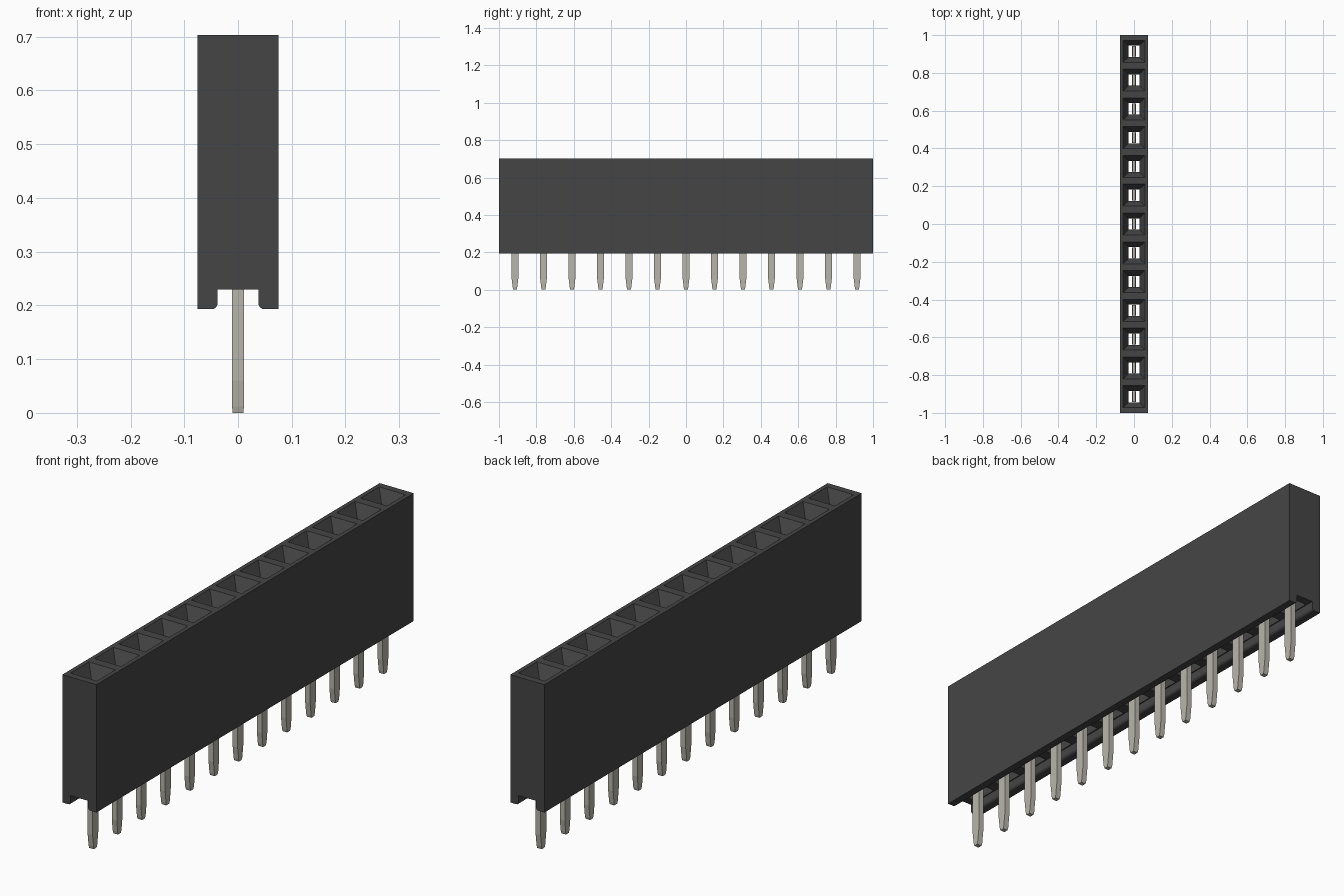
import bpy
import bmesh
import math

cube = bpy.data.objects.get("Cube")
if cube:
    bpy.data.objects.remove(cube, do_unlink=True)

COUNT, PITCH = 13, 0.1524
HALF_W, TOP, BOTTOM, NOTCH_Z, NOTCH_X = 0.075, 0.703, 0.193, 0.23, 0.038


def material(name, rgb):
    m = bpy.data.materials.new(name)
    m.use_nodes = True
    m.diffuse_color = (*rgb, 1)
    bsdf = next(n for n in m.node_tree.nodes if n.type == 'BSDF_PRINCIPLED')
    bsdf.inputs["Base Color"].default_value = (*rgb, 1)
    return m


def make_object(name, bm, mat):
    bmesh.ops.recalc_face_normals(bm, faces=bm.faces)
    mesh = bpy.data.meshes.new(name)
    bm.to_mesh(mesh)
    bm.free()
    mesh.materials.append(mat)
    obj = bpy.data.objects.new(name, mesh)
    bpy.context.collection.objects.link(obj)
    return obj


def loft(bm, rings, y=0.0):
    """Closed stack of rectangles, each (z, half x, half y)."""
    loops = [[bm.verts.new((sx * hx, y + sy * hy, z))
              for sx, sy in ((-1, -1), (1, -1), (1, 1), (-1, 1))]
             for z, hx, hy in rings]
    bm.faces.new(loops[0])
    bm.faces.new(loops[-1])
    for a, b in zip(loops, loops[1:]):
        for i in range(4):
            j = (i + 1) % 4
            bm.faces.new((a[i], a[j], b[j], b[i]))


black = material("black plastic", (0.06, 0.06, 0.06))
metal = material("tin metal", (0.48, 0.46, 0.40))

# Housing: notched cross-section with rounded inner lips, extruded along y
r = 0.011
half = [(HALF_W, TOP), (HALF_W, BOTTOM)]
for i in range(5):
    a = math.radians(270 - 90 * i / 4)
    half.append((NOTCH_X + r + r * math.cos(a), BOTTOM + r + r * math.sin(a)))
half.append((NOTCH_X, NOTCH_Z))
profile = half + [(-x, z) for x, z in reversed(half)]
bm = bmesh.new()
face = bm.faces.new([bm.verts.new((x, -1, z)) for x, z in profile])
ext = bmesh.ops.extrude_face_region(bm, geom=[face])
bmesh.ops.translate(bm, vec=(0, 2, 0),
                    verts=[v for v in ext["geom"] if isinstance(v, bmesh.types.BMVert)])
housing = make_object("housing", bm, black)

# Socket cutter: funnel mouth, narrow shaft, wider pocket underneath
bm = bmesh.new()
positions = [(i - (COUNT - 1) / 2) * PITCH for i in range(COUNT)]
for y in positions:
    loft(bm, [(TOP + 0.01, 0.064, 0.064), (TOP - 0.05, 0.028, 0.030),
              (0.30, 0.028, 0.030), (0.275, 0.034, 0.052),
              (NOTCH_Z - 0.01, 0.034, 0.052)], y)
cutter = make_object("socket_cutter", bm, black)
cutter.hide_render = True
cutter.hide_viewport = True
mod = housing.modifiers.new("sockets", 'BOOLEAN')
mod.operation = 'DIFFERENCE'
mod.solver = 'EXACT'
mod.object = cutter
bpy.context.view_layer.update()

# Apply the cut so that the cutter can go
graph = bpy.context.evaluated_depsgraph_get()
cut_mesh = bpy.data.meshes.new_from_object(housing.evaluated_get(graph))
housing.modifiers.clear()
housing.data = cut_mesh
housing.data.name = "housing"
bpy.data.objects.remove(cutter, do_unlink=True)

# Pins: flat legs with tapered tips, widening to a contact blade in the shaft
for n, y in enumerate(positions, 1):
    bm = bmesh.new()
    loft(bm, [(0, 0.010, 0.009), (0.012, 0.011, 0.012), (0.06, 0.011, 0.018),
              (0.29, 0.011, 0.018), (0.31, 0.009, 0.029), (0.55, 0.009, 0.029)])
    pin = make_object(f"pin_{n}", bm, metal)
    pin.location.y = y
